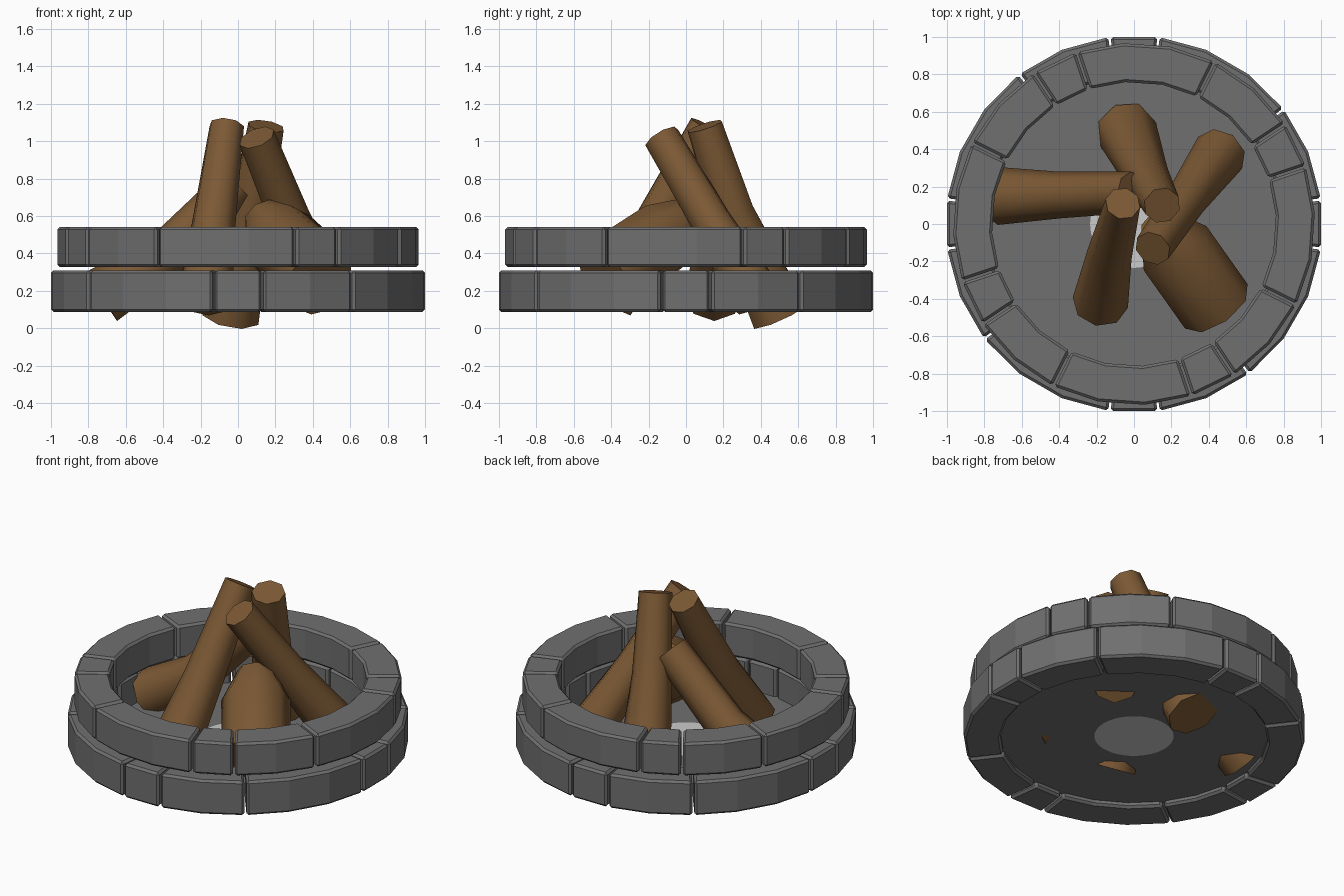
import bpy, bmesh
from math import radians, cos, sin, pi
from mathutils import Vector

if "Cube" in bpy.data.objects:
    bpy.data.objects.remove(bpy.data.objects["Cube"])


def material(name, rgb):
    m = bpy.data.materials.new(name)
    m.diffuse_color = (*rgb, 1)
    m.use_nodes = True
    m.node_tree.nodes["Principled BSDF"].inputs["Base Color"].default_value = m.diffuse_color
    return m


stone_mat = material("stone", (0.16, 0.16, 0.16))
ash_mat = material("ash", (0.75, 0.75, 0.75))
wood_mat = material("wood", (0.2, 0.1, 0.035))


def finish(bm, name, mat):
    bmesh.ops.recalc_face_normals(bm, faces=bm.faces)
    me = bpy.data.meshes.new(name)
    bm.to_mesh(me)
    bm.free()
    ob = bpy.data.objects.new(name, me)
    bpy.context.collection.objects.link(ob)
    me.materials.append(mat)
    return ob


def loft(bm, rings):
    """Skin a list of closed point loops and cap both ends."""
    vs = [[bm.verts.new(p) for p in ring] for ring in rings]
    n = len(vs[0])
    for a, b in zip(vs, vs[1:]):
        for i in range(n):
            j = (i + 1) % n
            bm.faces.new((a[i], a[j], b[j], b[i]))
    bm.faces.new(vs[0])
    bm.faces.new(vs[-1])


# Stone course: 24-sided ring split into stones of 3, 1 and 2 segments per quarter
def stone_ring(name, start, r_in, r_out, z0, z1, gap):
    bm = bmesh.new()
    step = 15
    for quarter in range(4):
        seg = 0
        for count in (3, 1, 2):
            rings = []
            for k in range(count + 1):
                ang = radians(start + quarter * 90 + (seg + k) * step)
                radial = Vector((cos(ang), sin(ang), 0))
                tangent = Vector((-sin(ang), cos(ang), 0))
                shift = gap / 2 if k == 0 else -gap / 2 if k == count else 0
                rings.append([radial * r + tangent * shift + Vector((0, 0, z))
                              for r, z in ((r_in, z0), (r_out, z0), (r_out, z1), (r_in, z1))])
            loft(bm, rings)
            seg += count
    ob = finish(bm, name, stone_mat)
    bev = ob.modifiers.new("chipped_edges", 'BEVEL')
    bev.width = 0.014
    bev.segments = 1
    bev.limit_method = 'ANGLE'
    bev.angle_limit = radians(40)
    return ob


stone_ring("lower_stone_ring", -142.5, 0.79, 1.008, 0.087, 0.31, 0.012)
stone_ring("upper_stone_ring", -116.5, 0.76, 0.968, 0.327, 0.542, 0.012)

# Floor plate with a round ash bed in the middle
FLOOR_Z = 0.12


def circle(r, n):
    return [Vector((r * cos(2 * pi * i / n), r * sin(2 * pi * i / n), FLOOR_Z)) for i in range(n)]


bm = bmesh.new()
inner = [bm.verts.new(p) for p in circle(0.235, 32)]
outer = [bm.verts.new(p) for p in circle(0.81, 32)]
for i in range(32):
    j = (i + 1) % 32
    bm.faces.new((inner[i], outer[i], outer[j], inner[j]))
finish(bm, "floor", stone_mat)

bm = bmesh.new()
bm.faces.new([bm.verts.new(p) for p in circle(0.235, 32)])
finish(bm, "ash_bed", ash_mat)


# Logs: eight-sided, bent once, thicker at the foot
def log(name, points, radii):
    pts = [Vector(p) for p in points]
    rings = []
    for i, (p, r) in enumerate(zip(pts, radii)):
        d = (pts[min(i + 1, len(pts) - 1)] - pts[max(i - 1, 0)]).normalized()
        u = d.cross(Vector((0, 0, 1))).normalized()
        v = u.cross(d)
        rings.append([p + r * (cos(a) * u + sin(a) * v)
                      for a in (2 * pi * k / 8 for k in range(8))])
    bm = bmesh.new()
    loft(bm, rings)
    ob = finish(bm, name, wood_mat)
    bpy.context.view_layer.objects.active = ob
    ob.select_set(True)
    bpy.ops.object.shade_smooth_by_angle(angle=radians(50))
    ob.select_set(False)


log("left_log", [(-0.01, 0.17, 0.77), (-0.40, 0.155, 0.38), (-0.73, 0.15, 0.17)],
    (0.11, 0.125, 0.155))
log("back_log", [(0.15, 0.10, 1.08), (0.07, 0.25, 0.62), (-0.04, 0.50, 0.07)],
    (0.1, 0.12, 0.165))
log("right_log", [(0.10, -0.13, 1.02), (0.28, 0.13, 0.58), (0.46, 0.38, 0.16)],
    (0.1, 0.11, 0.145))
log("front_log", [(-0.06, 0.11, 1.08), (-0.13, -0.16, 0.56), (-0.18, -0.42, 0.15)],
    (0.095, 0.12, 0.15))
log("short_log", [(0.13, 0.0, 0.6), (0.22, -0.13, 0.48), (0.44, -0.44, 0.28)],
    (0.11, 0.205, 0.205))
